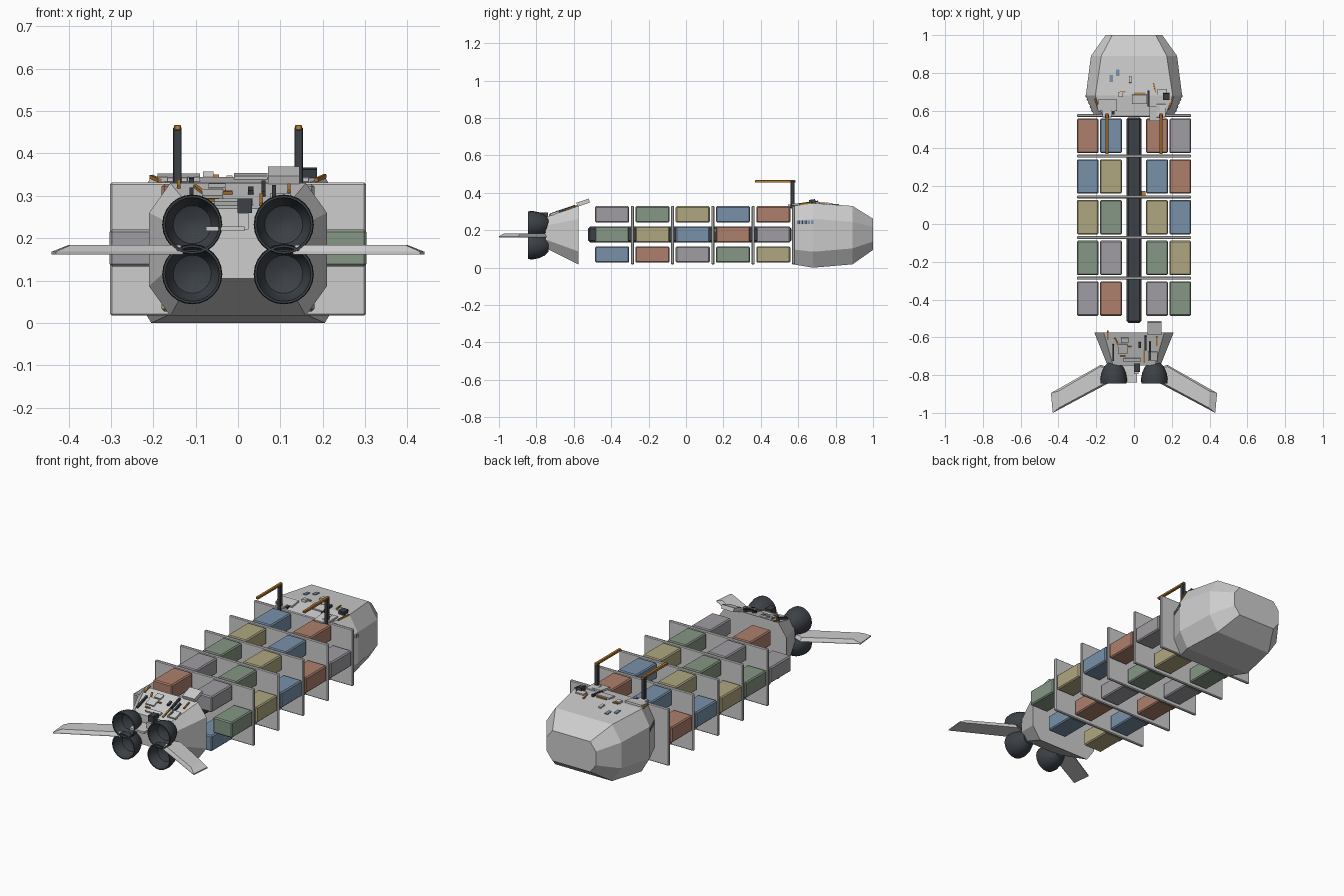
import bpy, bmesh, math
from mathutils import Matrix, Vector

if "Cube" in bpy.data.objects:
    bpy.data.objects.remove(bpy.data.objects["Cube"])

def mat(name, r, g, b):
    m = bpy.data.materials.new(name)
    m.diffuse_color = (r, g, b, 1)
    m.use_nodes = True
    m.node_tree.nodes["Principled BSDF"].inputs["Base Color"].default_value = m.diffuse_color
    return m

HULL = mat("hull_light_grey", .61, .61, .61)
RED = mat("rust_red", .42, .215, .15)
BLUE = mat("dull_blue", .19, .285, .40)
YELLOW = mat("sand_yellow", .43, .39, .22)
GREEN = mat("sage_green", .235, .31, .235)
GREY = mat("warm_grey", .35, .34, .36)
DARK = mat("dark_metal", .045, .053, .062)
ORANGE = mat("crane_orange", .5, .21, .035)
CARGO = [RED, BLUE, YELLOW, GREEN, GREY]

def finish(name, bm, material):
    bmesh.ops.recalc_face_normals(bm, faces=bm.faces)
    me = bpy.data.meshes.new(name)
    bm.to_mesh(me)
    bm.free()
    me.materials.append(material)
    ob = bpy.data.objects.new(name, me)
    bpy.context.collection.objects.link(ob)
    return ob

def box(name, center, size, material, bevel=0, rot=None):
    bm = bmesh.new()
    bmesh.ops.create_cube(bm, size=1)
    bmesh.ops.scale(bm, vec=size, verts=bm.verts)
    if bevel:
        bmesh.ops.bevel(bm, geom=bm.edges[:], offset=bevel, segments=1, affect='EDGES')
    m = Matrix.Translation(center)
    if rot:
        m = m @ rot
    bm.transform(m)
    return finish(name, bm, material)

def loft(name, rings, material):
    # Skin between rings of equal point count, with closed ends
    bm = bmesh.new()
    loops = [[bm.verts.new(p) for p in r] for r in rings]
    n = len(loops[0])
    for a, b in zip(loops, loops[1:]):
        for i in range(n):
            bm.faces.new((a[i], a[(i + 1) % n], b[(i + 1) % n], b[i]))
    bm.faces.new(loops[0])
    bm.faces.new(loops[-1])
    return finish(name, bm, material)

def octagon(y, w, z0, z1, cx, cz):
    return [(w - cx, y, z0), (w, y, z0 + cz), (w, y, z1 - cz), (w - cx, y, z1),
            (cx - w, y, z1), (-w, y, z1 - cz), (-w, y, z0 + cz), (cx - w, y, z0)]

# Command module and engine module
loft("command_module", [octagon(.57, .21, .018, .33, .045, .08),
                        octagon(.68, .255, 0, .345, .05, .085),
                        octagon(.89, .228, .018, .33, .055, .085),
                        octagon(1.0, .15, .095, .262, .035, .045)], HULL)
loft("engine_module", [octagon(-.575, .21, .017, .33, .05, .07),
                       octagon(-.75, .14, .105, .27, .03, .045)], HULL)

# Central spine
box("spine", (0, .02, .177), (.08, 1.09, .085), DARK, .012)

# Divider plates and cargo containers: six around the spine in each bay
slots = [(-.245, .177), (-.122, .285), (.122, .07), (-.122, .07), (.245, .177), (.122, .285)]
for bay in range(5):
    y = .575 - .2155 * bay
    box(f"divider_{bay}", (0, y, .174), (.604, .016, .314), HULL, .004)
    for k, (x, z) in enumerate(slots):
        box(f"container_{bay}_{k}", (x, y - .108, z), (.116, .182, .087),
            CARGO[(bay + k) % 5], .006)

# Engine nozzles: revolved bell with hollow mouth
bell = [(.03, -.735), (.05, -.755), (.064, -.785), (.071, -.82), (.069, -.845),
        (.064, -.845), (.06, -.82), (.045, -.79), (.015, -.775)]
SIDES = 24
for sx in (-1, 1):
    for z in (.232, .115):
        rings = [[(sx * .108 + r * math.cos(2 * math.pi * i / SIDES), y,
                   z + r * math.sin(2 * math.pi * i / SIDES)) for i in range(SIDES)]
                 for r, y in bell]
        ob = loft("engine_nozzle", rings, DARK)
        bpy.context.view_layer.objects.active = ob
        ob.select_set(True)
        bpy.ops.object.shade_smooth_by_angle(angle=math.radians(35))
        ob.select_set(False)

# Swept tail wings
low = [(.13, -.765), (.175, -.745), (.44, -.895), (.43, -1.0), (.13, -.84)]
top = [(.135, -.768), (.178, -.755), (.40, -.885), (.395, -.972), (.135, -.832)]
for s in (-1, 1):
    loft("tail_wing", [[(s * x, y, .162) for x, y in low],
                       [(s * x, y, .168) for x, y in low],
                       [(s * x, y, .184) for x, y in top]], HULL)

# Cargo cranes and cabin windows
for s in (-1, 1):
    box("crane_post", (s * .143, .57, .39), (.02, .02, .145), DARK, .002)
    box("crane_arm", (s * .143, .477, .461), (.016, .215, .013), ORANGE, .002)
    box("crane_foot", (s * .143, .60, .338), (.05, .07, .012), HULL, .002)
    for i in range(5):
        y = .60 + i * .019
        x = .21 + (y - .57) * .045 / .11
        box("window", (s * x, y, .243), (.006, .013, .018), BLUE,
            rot=Matrix.Rotation(-s * math.atan(.045 / .11), 4, 'Z'))

# Surface details lying on the sloped decks
def deck_box(name, x, y, dx, dy, h, material, turn=0):
    if y < 0:
        z, slope = .33 + (y + .575) * .343, .343
    elif y < .68:
        z, slope = .345 + (y - .68) * .136, .136
    else:
        z, slope = .345 - (y - .68) * .071, -.071
    rot = Matrix.Rotation(math.atan(slope), 4, 'X') @ Matrix.Rotation(turn, 4, 'Z')
    box(name, (x, y, z + h / 2 - .002), (dx, dy, h), material, 0, rot)

for x, y, dx, dy, h in [(-.14, .63, .10, .06, .012), (-.07, .685, .025, .025, .014),
                        (-.02, .765, .015, .035, .01), (.11, .585, .055, .08, .012),
                        (.03, .66, .08, .05, .01), (.15, .70, .05, .03, .01),
                        (.108, -.55, .075, .07, .022), (-.06, -.66, .05, .05, .01),
                        (.10, -.70, .05, .05, .012), (-.01, -.72, .09, .02, .012),
                        (-.05, -.615, .04, .03, .01)]:
    deck_box("deck_plate", x, y, dx, dy, h, HULL)
for x, y, dx, dy, h in [(.17, .675, .034, .034, .022), (.077, .665, .011, .085, .012),
                        (-.11, .61, .012, .06, .012), (-.11, -.68, .01, .09, .014),
                        (.06, -.63, .01, .08, .014), (.085, -.67, .01, .10, .014),
                        (.03, -.64, .012, .03, .012)]:
    deck_box("deck_conduit", x, y, dx, dy, h, DARK)
for x, y, dx, dy, turn in [(-.195, .63, .008, .07, .3), (.195, .64, .008, .07, -.3),
                           (-.165, .62, .008, .05, .3), (.03, .692, .06, .007, 0),
                           (.11, .72, .007, .05, .2), (-.06, .70, .03, .007, 0),
                           (-.14, -.59, .008, .05, 0), (-.06, -.70, .03, .007, 0),
                           (-.03, -.65, .035, .007, 0), (.055, -.70, .008, .07, 0),
                           (-.09, -.63, .008, .06, .4), (.12, -.62, .007, .05, 0)]:
    deck_box("deck_pipe", x, y, dx, dy, .009, ORANGE, turn)
for x, y in [(-.085, .80), (-.12, .77)]:
    deck_box("roof_window", x, y, .018, .035, .006, BLUE)

# Equipment on the stern face and a spine fitting
box("stern_box", (.016, -.76, .277), (.034, .045, .034), DARK)
box("stern_bracket", (.012, -.77, .24), (.025, .05, .04), HULL)
box("stern_beam", (-.03, -.795, .222), (.09, .09, .011), HULL)
box("spine_fitting", (.05, .16, .20), (.022, .03, .02), ORANGE)
